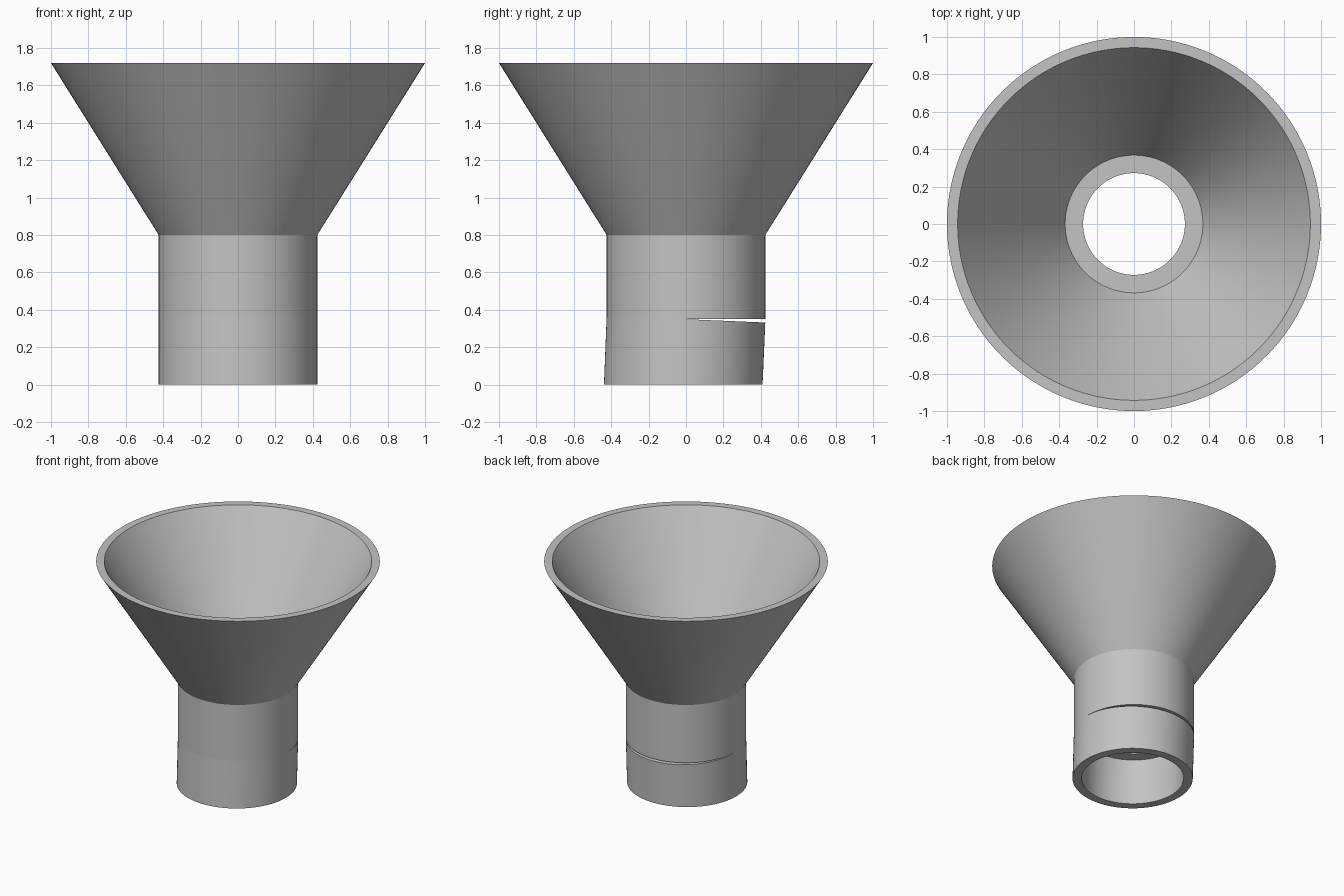
import bpy, bmesh, math

if "Cube" in bpy.data.objects:
    bpy.data.objects.remove(bpy.data.objects["Cube"], do_unlink=True)

SEGMENTS = 128
TUBE_R, JOINT_Z, NECK_Z, RIM_Z = 0.424, 0.35, 0.8, 1.72
LEAN = 0.042  # slope of the bent lower collar

grey = bpy.data.materials.new("plain_grey")
grey.use_nodes = True
colour = (0.55, 0.55, 0.55, 1)
grey.diffuse_color = colour
grey.node_tree.nodes["Principled BSDF"].inputs["Base Color"].default_value = colour


def lathe(name, profile, adjust=None):
    """Revolve a closed (radius, height) profile about z."""
    bm = bmesh.new()
    rings = []
    for i in range(SEGMENTS):
        a = 2 * math.pi * i / SEGMENTS
        rings.append([bm.verts.new((r * math.cos(a), r * math.sin(a), z))
                      for r, z in profile])
    n = len(profile)
    for i, ring in enumerate(rings):
        nxt = rings[(i + 1) % SEGMENTS]
        for j in range(n):
            k = (j + 1) % n
            bm.faces.new((ring[j], nxt[j], nxt[k], ring[k]))
    if adjust:
        for v in bm.verts:
            adjust(v.co)
    bmesh.ops.recalc_face_normals(bm, faces=bm.faces)
    mesh = bpy.data.meshes.new(name)
    bm.to_mesh(mesh)
    bm.free()
    mesh.materials.append(grey)
    obj = bpy.data.objects.new(name, mesh)
    bpy.context.collection.objects.link(obj)
    bpy.ops.object.select_all(action='DESELECT')
    obj.select_set(True)
    bpy.context.view_layer.objects.active = obj
    bpy.ops.object.shade_smooth_by_angle(angle=math.radians(25))
    return obj


def lean_collar(co):
    # Slope the top edge down to the back and shift the base forward
    if co.z > JOINT_Z / 2:
        co.z -= LEAN * co.y
    else:
        co.y -= LEAN * JOINT_Z


# Cone and narrow-bored neck in one piece, with a ledge inside
lathe("funnel", [(TUBE_R, JOINT_Z), (TUBE_R, NECK_Z), (1.0, RIM_Z),
                 (0.943, RIM_Z), (0.368, NECK_Z), (0.272, NECK_Z),
                 (0.272, JOINT_Z)])

# Wider-bored lower collar, leaning so a slit opens at the back
lathe("lower_collar", [(TUBE_R, 0), (TUBE_R, JOINT_Z),
                       (0.36, JOINT_Z), (0.36, 0)], lean_collar)
